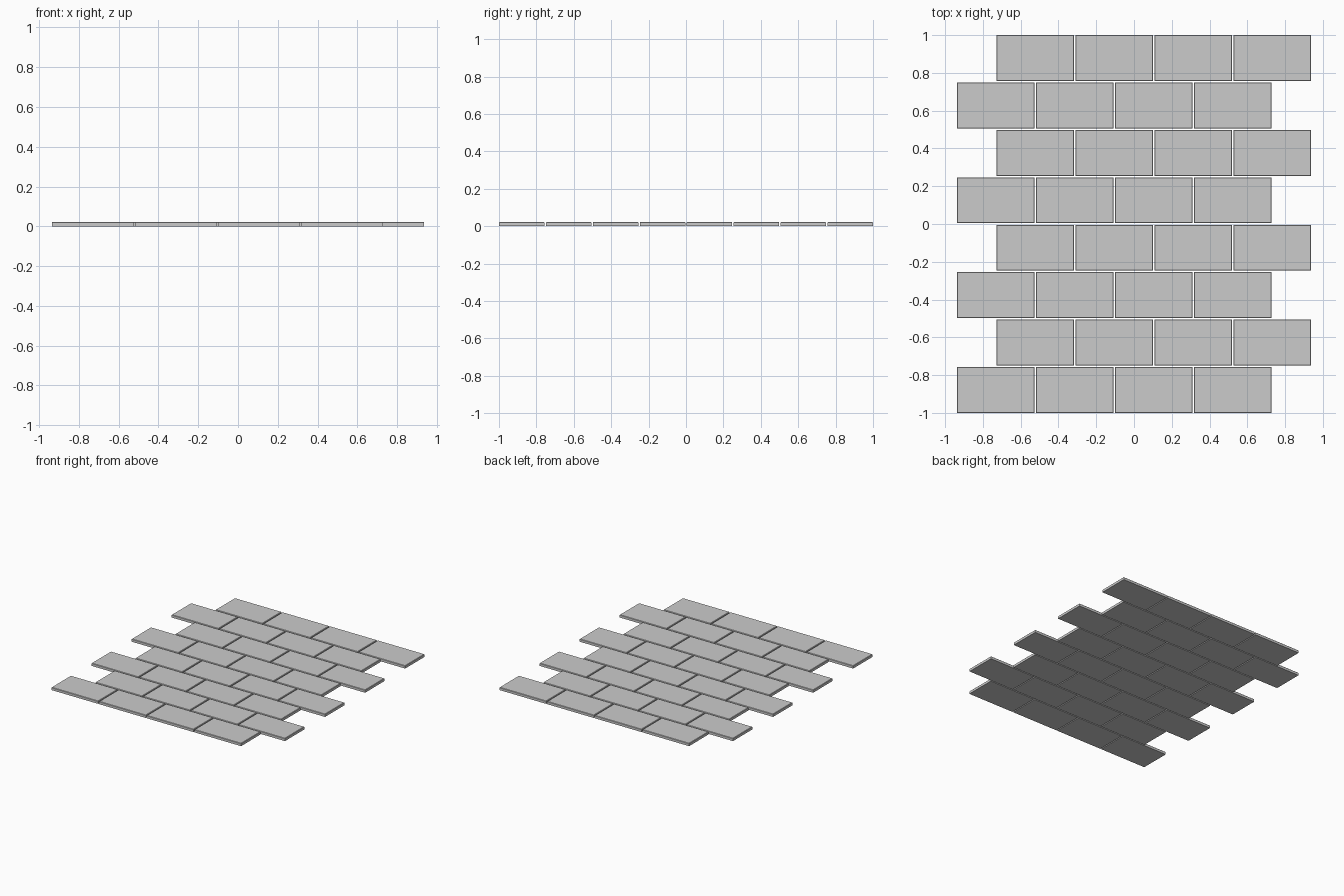
import bpy, bmesh

if "Cube" in bpy.data.objects:
    bpy.data.objects.remove(bpy.data.objects["Cube"])

ROWS, COLS = 8, 4
W, D, H, GAP = 0.41, 0.243, 0.022, 0.008
PX, PY = W + GAP, D + GAP
X0 = -(3.5 * PX + W) / 2 + W / 2
Y0 = -(7 * PY + D) / 2 + D / 2

# One shared paving slab with a finely chamfered top edge
bm = bmesh.new()
bmesh.ops.create_cube(bm, size=1)
bmesh.ops.scale(bm, vec=(W, D, H), verts=bm.verts)
bmesh.ops.translate(bm, vec=(0, 0, H / 2), verts=bm.verts)
top = [e for e in bm.edges if all(v.co.z > H * 0.9 for v in e.verts)]
bmesh.ops.bevel(bm, geom=top, offset=0.003, segments=1, affect='EDGES')
slab = bpy.data.meshes.new("paving_slab")
bm.to_mesh(slab)
bm.free()

# Running bond: every second row shifts by half a slab
for r in range(ROWS):
    for c in range(COLS):
        ob = bpy.data.objects.new(f"slab_row{r + 1}_{c + 1}", slab)
        ob.location = (X0 + (c + 0.5 * (r % 2)) * PX, Y0 + r * PY, 0)
        bpy.context.collection.objects.link(ob)
